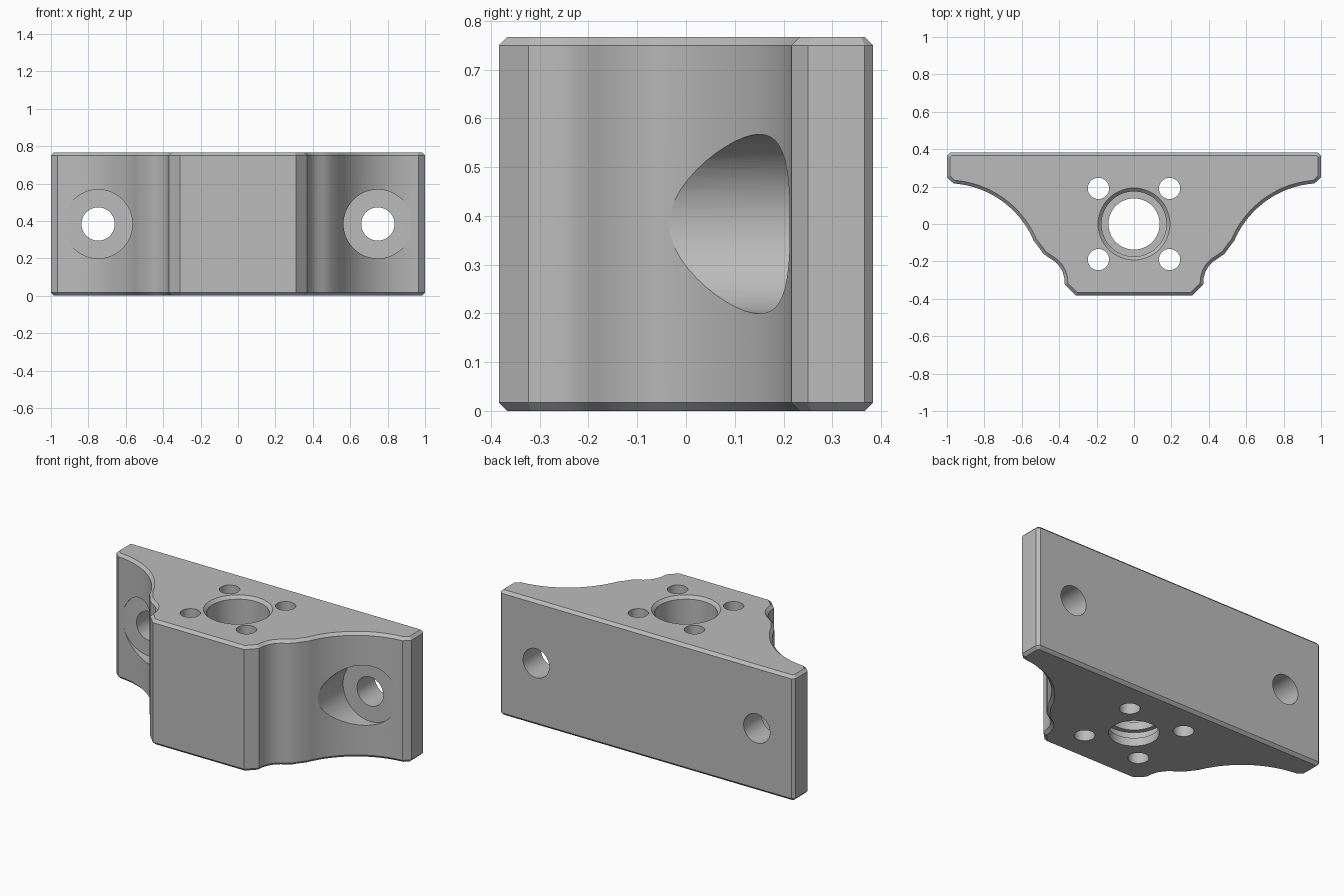
import bpy, bmesh, math
from mathutils import Matrix

cube = bpy.data.objects.get("Cube")
if cube:
    bpy.data.objects.remove(cube, do_unlink=True)

HEIGHT, BACK, CHAMFER = 0.767, 0.383, 0.017

metal = bpy.data.materials.new("plain grey")
metal.use_nodes = True
grey = (0.5, 0.5, 0.5, 1)
metal.diffuse_color = grey
metal.node_tree.nodes["Principled BSDF"].inputs["Base Color"].default_value = grey


def make_object(name, bm):
    bmesh.ops.recalc_face_normals(bm, faces=bm.faces[:])
    mesh = bpy.data.meshes.new(name)
    bm.to_mesh(mesh)
    bm.free()
    mesh.materials.append(metal)
    obj = bpy.data.objects.new(name, mesh)
    bpy.context.collection.objects.link(obj)
    return obj


def loft(rings):
    """Closed solid through rings of equal point count."""
    bm = bmesh.new()
    loops = [[bm.verts.new(p) for p in ring] for ring in rings]
    count = len(loops[0])
    for low, high in zip(loops, loops[1:]):
        for i in range(count):
            j = (i + 1) % count
            bm.faces.new((low[i], low[j], high[j], high[i]))
    bm.faces.new(loops[0][::-1])
    bm.faces.new(loops[-1])
    return bm


def inset(points, d):
    """Mitred inward offset of a counter-clockwise outline."""
    result = []
    for i, (x, y) in enumerate(points):
        px, py = points[i - 1]
        nx, ny = points[(i + 1) % len(points)]
        a = math.atan2(y - py, x - px) + math.pi / 2
        b = math.atan2(ny - y, nx - x) + math.pi / 2
        sx, sy = math.cos(a) + math.cos(b), math.sin(a) + math.sin(b)
        k = 2 * d / (sx * sx + sy * sy)
        result.append((x + sx * k, y + sy * k))
    return result


def turned_cutter(name, profile, matrix, sides=48):
    """Round cutter from (radius, height) pairs along its axis."""
    rings = []
    for r, h in profile:
        rings.append([(r * math.cos(math.tau * i / sides),
                       r * math.sin(math.tau * i / sides), h) for i in range(sides)])
    bm = loft(rings)
    bmesh.ops.transform(bm, matrix=matrix, verts=bm.verts[:])
    obj = make_object(name, bm)
    obj.hide_render = True
    return obj


# Outline: chamfered nose, small neck curve, large scooped flank, square ear
half = [(0.31, -BACK), (0.37, -0.323), (0.373, -0.285), (0.384, -0.25),
        (0.402, -0.221), (0.427, -0.198), (0.455, -0.18), (0.485, -0.158),
        (0.508, -0.126)]
for i in range(25):
    angle = math.radians(157 - i * (157 - 94) / 24)
    half.append((1 + 0.503 * math.cos(angle), -0.285 + 0.503 * math.sin(angle)))
half += [(1, 0.25), (1, BACK - CHAMFER), (1 - CHAMFER, BACK)]
outline = half + [(-x, y) for x, y in reversed(half)]
small = inset(outline, CHAMFER)

# Solid block with chamfered top and bottom rims
levels = [(small, 0), (outline, CHAMFER), (outline, HEIGHT - CHAMFER), (small, HEIGHT)]
block = make_object("bearing_block",
                    loft([[(x, y, z) for x, y in pts] for pts, z in levels]))

# Central stepped bore with inner grooves
cutters = [turned_cutter("bore_cutter", [
    (0.137, -0.1), (0.137, 0.05), (0.165, 0.05), (0.165, 0.1),
    (0.137, 0.1), (0.137, 0.15), (0.174, 0.15),
    (0.174, HEIGHT - 0.018), (0.192, HEIGHT), (0.192, HEIGHT + 0.1)],
    Matrix.Identity(4), 64)]

# Four vertical screw holes around the bore
for sx in (-1, 1):
    for sy in (-1, 1):
        cutters.append(turned_cutter("screw_hole_cutter", [(0.057, -0.1), (0.057, 0.9)],
                                     Matrix.Translation((0.19 * sx, 0.19 * sy, 0)), 32))

# Counterbored mounting holes through each ear
for side in (-1, 1):
    place = Matrix.Translation((0.748 * side, 0, HEIGHT / 2)) @ Matrix.Rotation(-math.pi / 2, 4, 'X')
    cutters.append(turned_cutter("mounting_hole_cutter", [
        (0.184, -0.5), (0.184, 0.212), (0.089, 0.212), (0.089, 0.5)], place))

bpy.context.view_layer.objects.active = block
for cutter in cutters:
    mod = block.modifiers.new("cut", 'BOOLEAN')
    mod.operation = 'DIFFERENCE'
    mod.solver = 'EXACT'
    mod.object = cutter
    bpy.ops.object.modifier_apply(modifier=mod.name)
    bpy.data.objects.remove(cutter, do_unlink=True)

# Smooth curved walls, keep machined edges crisp
bpy.ops.object.select_all(action='DESELECT')
block.select_set(True)
bpy.ops.object.shade_smooth_by_angle(angle=math.radians(25))
